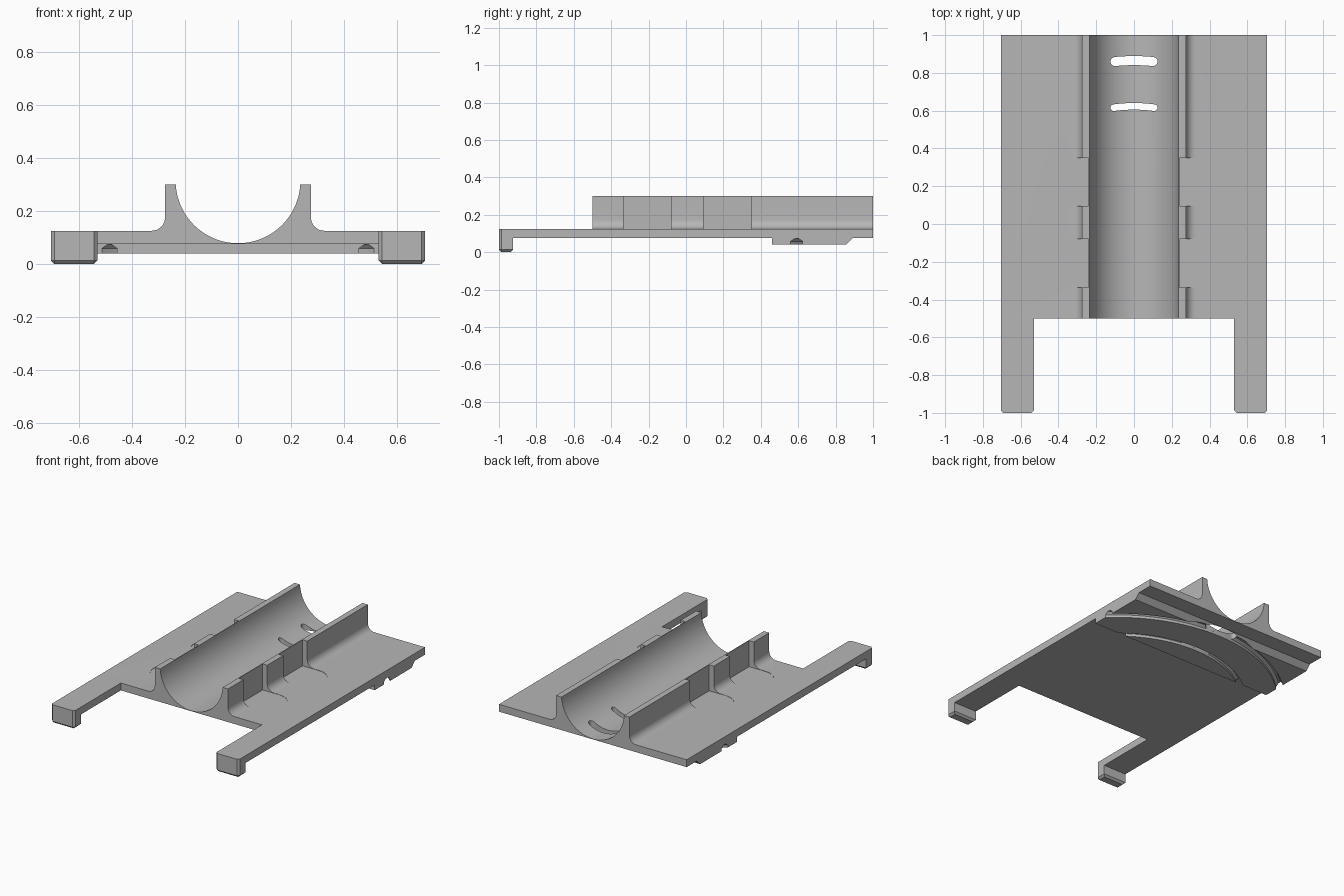
import bpy, bmesh
from math import sin, cos, pi, asin
from mathutils import Vector

cube = bpy.data.objects.get("Cube")
if cube:
    bpy.data.objects.remove(cube, do_unlink=True)

grey = bpy.data.materials.new("plain_grey")
grey.use_nodes = True
GREY = (0.47, 0.47, 0.47, 1)
grey.diffuse_color = GREY
grey.node_tree.nodes["Principled BSDF"].inputs["Base Color"].default_value = GREY

HALF_W, TOP, BOTTOM = 0.705, 0.125, 0.075
RIM, R_TROUGH, ARC_Y = 0.3, 0.235, -0.18


def finish(name, bm):
    bmesh.ops.recalc_face_normals(bm, faces=bm.faces)
    mesh = bpy.data.meshes.new(name)
    bm.to_mesh(mesh)
    bm.free()
    ob = bpy.data.objects.new(name, mesh)
    bpy.context.collection.objects.link(ob)
    mesh.materials.append(grey)
    return ob


def loft(name, rings):
    """Skin a list of equal closed rings and cap both ends."""
    bm = bmesh.new()
    loops = [[bm.verts.new(p) for p in ring] for ring in rings]
    n = len(loops[0])
    for a, b in zip(loops, loops[1:]):
        for i in range(n):
            j = (i + 1) % n
            bm.faces.new((a[i], a[j], b[j], b[i]))
    bm.faces.new(loops[0])
    bm.faces.new(loops[-1])
    return finish(name, bm)


def prism(name, pts, axis, lo, hi):
    """Extrude a 2D outline along an axis."""
    def place(p, h):
        c = list(p)
        c.insert("xyz".index(axis), h)
        return Vector(c)
    return loft(name, [[place(p, h) for p in pts] for h in (lo, hi)])


def rect(x0, y0, x1, y1):
    return [(x0, y0), (x1, y0), (x1, y1), (x0, y1)]


def arc(cx, cy, r, a0, a1, n):
    return [(cx + r * cos(a0 + (a1 - a0) * i / n),
             cy + r * sin(a0 + (a1 - a0) * i / n)) for i in range(n + 1)]


def apply_modifier(ob, mod):
    bpy.ops.object.select_all(action='DESELECT')
    bpy.context.view_layer.objects.active = ob
    ob.select_set(True)
    bpy.ops.object.modifier_apply(modifier=mod.name)


def cut(ob, cutter):
    mod = ob.modifiers.new("cut", 'BOOLEAN')
    mod.operation, mod.solver, mod.object = 'DIFFERENCE', 'EXACT', cutter
    apply_modifier(ob, mod)


def discard(ob):
    bpy.data.objects.remove(ob, do_unlink=True)


# Plate and trough cradle as a single cross-section
trough_z = BOTTOM + 0.003 + R_TROUGH
half = arc(0, trough_z, R_TROUGH, -pi / 2, asin((RIM - trough_z) / R_TROUGH), 24)
half += [(0.275, RIM)] + arc(0.325, TOP + 0.05, 0.05, pi, 1.5 * pi, 8)
half += [(HALF_W, TOP), (HALF_W, BOTTOM)]
section = half + [(-x, z) for x, z in reversed(half[1:])]
body = prism("cradle_plate", section, "y", -0.5, 1)

# Rounded pockets cut into the outside of the trough walls
for s in (1, -1):
    for y in (0.222, -0.207):
        r = 0.128
        outline = [(0.24, y - r)] + arc(0.36, y, r, -pi / 2, pi / 2, 24) + [(0.24, y + r)]
        pocket = prism("pocket_cutter", [(s * x, v) for x, v in outline], "z", TOP - 0.002, 0.4)
        cut(body, pocket)
        discard(pocket)

# Underside block with a chamfered back edge
block = prism("underside_block", [(0.46, BOTTOM), (0.46, 0.04), (0.855, 0.04), (0.89, BOTTOM)],
              "x", -HALF_W, HALF_W)

# Concentric arched grooves below, opening as slots into the trough
for radius, w in ((1.045, 0.024), (0.803, 0.0175)):
    house = [(-w, 0.02), (w, 0.02), (w, 0.058), (w * 0.3, 0.073), (-w * 0.3, 0.073), (-w, 0.058)]
    rings = []
    for i in range(65):
        a = pi / 2 + (i / 32 - 1) * 0.95
        rings.append([Vector(((radius + d) * cos(a), ARC_Y + (radius + d) * sin(a), z))
                      for d, z in house])
    groove = loft("groove_cutter", rings)
    cut(block, groove)
    discard(groove)

    t = (0.125 - w) / radius
    a0, a1 = pi / 2 - t, pi / 2 + t
    outline = arc(0, ARC_Y, radius + w, a0, a1, 16)
    outline += arc(radius * cos(a1), ARC_Y + radius * sin(a1), w, a1, a1 + pi, 8)[1:-1]
    outline += arc(0, ARC_Y, radius - w, a1, a0, 16)
    outline += arc(radius * cos(a0), ARC_Y + radius * sin(a0), w, a0 + pi, a0 + 2 * pi, 8)[1:-1]
    slot = prism("slot_cutter", outline, "z", 0.01, 0.2)
    cut(body, slot)
    cut(block, slot)
    discard(slot)

# Front arms ending in chamfered hooked feet
parts = [body, block]
for s, side in ((1, "left"), (-1, "right")):
    x0, x1 = sorted((s * 0.53, s * HALF_W))
    arm = prism(side + "_arm", rect(x0, -0.93, x1, -0.5), "z", BOTTOM, TOP)
    foot = prism(side + "_foot", rect(x0, -1, x1, -0.925), "z", 0, TOP)
    bm = bmesh.new()
    bm.from_mesh(foot.data)
    edges = []
    for e in bm.edges:
        a, b = (v.co for v in e.verts)
        low = max(a.z, b.z) < 0.01
        front = max(a.y, b.y) < -0.99 and abs(a.z - b.z) > 0.05
        if low or front:
            edges.append(e)
    bmesh.ops.bevel(bm, geom=edges, offset=0.013, segments=1, affect='EDGES')
    bm.to_mesh(foot.data)
    bm.free()
    parts += [arm, foot]

# Smooth the curves while keeping hard edges
bpy.ops.object.select_all(action='DESELECT')
for ob in parts:
    ob.select_set(True)
bpy.context.view_layer.objects.active = body
bpy.ops.object.shade_smooth_by_angle(angle=0.5)
